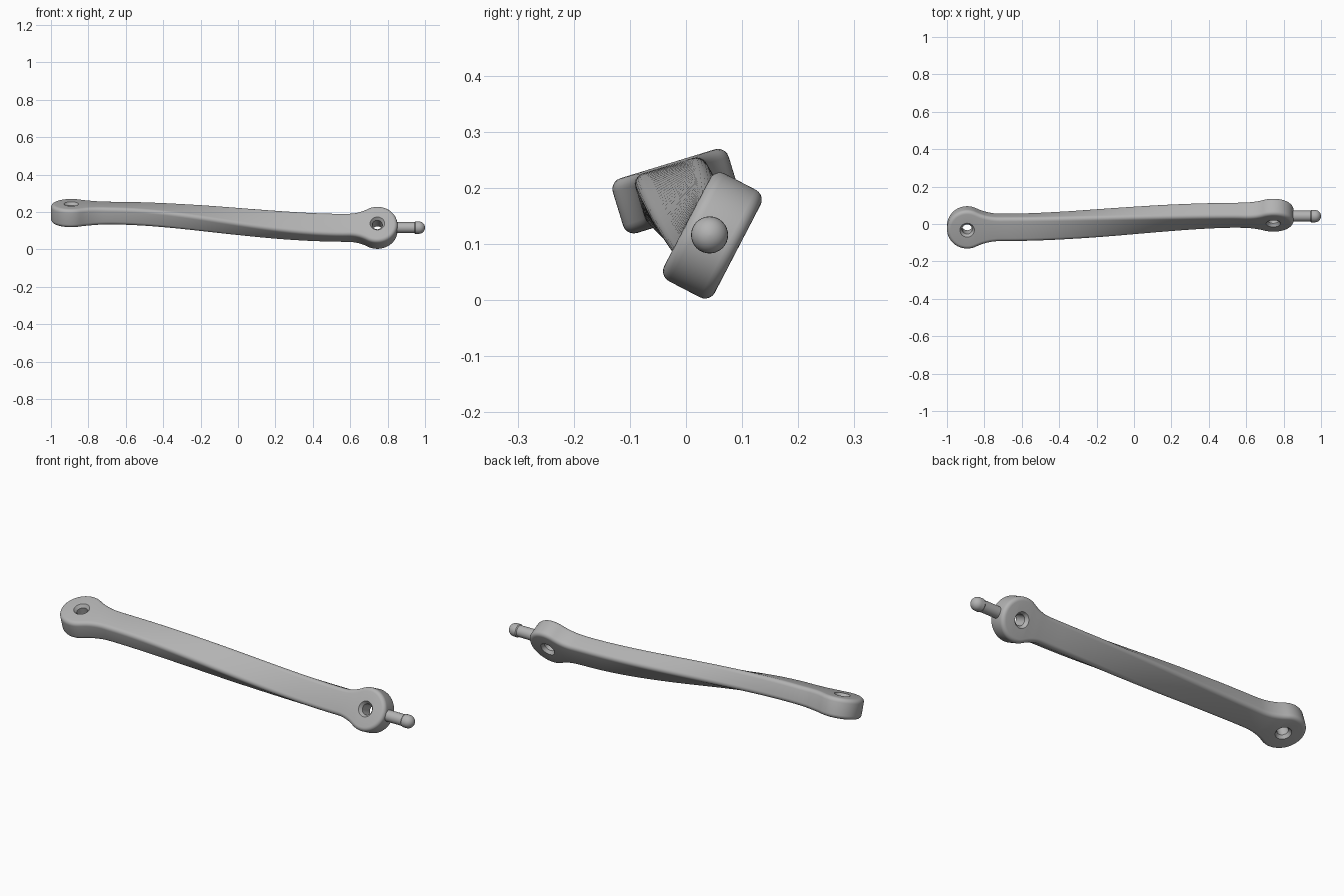
import bpy, bmesh
from math import sin, cos, pi, radians, sqrt, atan2
from mathutils import Matrix, Vector

cube = bpy.data.objects.get("Cube")
if cube:
    bpy.data.objects.remove(cube)

grey = bpy.data.materials.new("grey metal")
grey.use_nodes = True
colour = (0.45, 0.45, 0.45, 1)
grey.diffuse_color = colour
grey.node_tree.nodes["Principled BSDF"].inputs["Base Color"].default_value = colour

HALF, EYE, ROUND = 0.067, 0.108, 0.02    # shaft half width, eye radius, edge rounding
LEFT, RIGHT = -0.892, 0.745              # eye centres


def make(name, bm):
    bmesh.ops.recalc_face_normals(bm, faces=bm.faces)
    mesh = bpy.data.meshes.new(name)
    bm.to_mesh(mesh)
    bm.free()
    mesh.materials.append(grey)
    ob = bpy.data.objects.new(name, mesh)
    bpy.context.collection.objects.link(ob)
    return ob


def lathe(name, profile, matrix, steps=32):
    """Revolve (radius, height) pairs around local z."""
    bm = bmesh.new()
    rings = [[bm.verts.new(matrix @ Vector((r * cos(2 * pi * i / steps), r * sin(2 * pi * i / steps), h)))
              for i in range(steps)] for r, h in profile]
    for a, b in zip(rings, rings[1:]):
        for i in range(steps):
            j = (i + 1) % steps
            bm.faces.new((a[i], a[j], b[j], b[i]))
    bm.faces.new(rings[0])
    bm.faces.new(rings[-1])
    return make(name, bm)


def smooth(ob, angle=35):
    bpy.ops.object.select_all(action='DESELECT')
    ob.select_set(True)
    bpy.context.view_layer.objects.active = ob
    bpy.ops.object.shade_smooth_by_angle(angle=radians(angle))


def frame(x):
    """Twisted cross-section frame at x."""
    t = min(max((x + 0.7) / 1.28, 0), 1)
    t = t * t * (3 - 2 * t)
    centre = Vector((x, -0.018 + 0.065 * t, 0.194 - 0.079 * t))
    return Matrix.Translation(centre) @ Matrix.Rotation(radians(17 + 45.5 * t), 4, 'X')


def half_end(fillet):
    """Points (x, y, normal angle) from eye tip through the neck; eye at 0, tip at -x."""
    d = sqrt((EYE + fillet) ** 2 - (HALF + fillet) ** 2)
    meet = atan2(HALF + fillet, d)
    pts = []
    for i in range(22):
        a = pi - (pi - meet) * i / 21
        pts.append((EYE * cos(a), EYE * sin(a), a))
    for i in range(1, 10):
        a = meet + (pi / 2 - meet) * i / 9
        pts.append((d - fillet * cos(a), HALF + fillet - fillet * sin(a), a))
    return pts


# Twisted arm: outline with rounded rims, bridged across
left = [(LEFT + x, y, a) for x, y, a in half_end(0.28)]
right = [(RIGHT - x, y, pi - a) for x, y, a in half_end(0.2)][::-1]
x0, x1 = left[-1][0], right[0][0]
middle = [(x0 + (x1 - x0) * i / 40, HALF, pi / 2) for i in range(1, 40)]
upper = left + middle + right
outline = upper + [(x, -y, -a) for x, y, a in upper[-2:0:-1]]
count, total = len(upper), len(outline)

bm = bmesh.new()
rims = []
for side in (1, -1):
    for k in range(6):
        b = (pi / 2) * (k if side < 0 else 5 - k) / 5
        ring = []
        for x, y, a in outline:
            from_eye = min(abs(x - LEFT), abs(x - RIGHT))
            thick = 0.051 - 0.003 * min(max((from_eye - 0.1) / 0.1, 0), 1)
            inset = ROUND * (1 - cos(b))
            px, py = x - inset * cos(a), y - inset * sin(a)
            pz = side * (thick - ROUND * (1 - sin(b)))
            ring.append(bm.verts.new(frame(px) @ Vector((0, py, pz))))
        rims.append(ring)
for a, b in zip(rims, rims[1:]):
    for i in range(total):
        j = (i + 1) % total
        bm.faces.new((a[i], a[j], b[j], b[i]))
for ring in (rims[0], rims[-1]):
    for i in range(count - 1):
        quad = [ring[i], ring[i + 1], ring[(total - i - 1) % total], ring[-i % total]]
        bm.faces.new(list(dict.fromkeys(quad)))
arm = make("twisted_arm", bm)

# Countersunk holes through both eyes
bore = [(0.05, -0.066), (0.027, -0.035), (0.027, 0.035), (0.05, 0.066)]
for name, x in (("left_hole_cutter", LEFT), ("right_hole_cutter", RIGHT)):
    cutter = lathe(name, bore, frame(x))
    cutter.hide_render = True
    mod = arm.modifiers.new(name, 'BOOLEAN')
    mod.operation = 'DIFFERENCE'
    mod.solver = 'EXACT'
    mod.object = cutter
    bpy.context.view_layer.objects.active = arm
    bpy.ops.object.modifier_apply(modifier=name)
    bpy.data.objects.remove(cutter)
smooth(arm)

# End pin with rounded head
pin_profile = [(0.029, 0.82), (0.029, 0.943), (0.033, 0.948), (0.033, 0.967)]
pin_profile += [(0.033 * cos(i * pi / 14), 0.967 + 0.033 * sin(i * pi / 14)) for i in range(1, 7)]
pin_profile.append((0.001, 1.0))
along_x = Matrix.Translation((0, 0.042, 0.116)) @ Matrix.Rotation(pi / 2, 4, 'Y')
smooth(lathe("end_pin", pin_profile, along_x))
